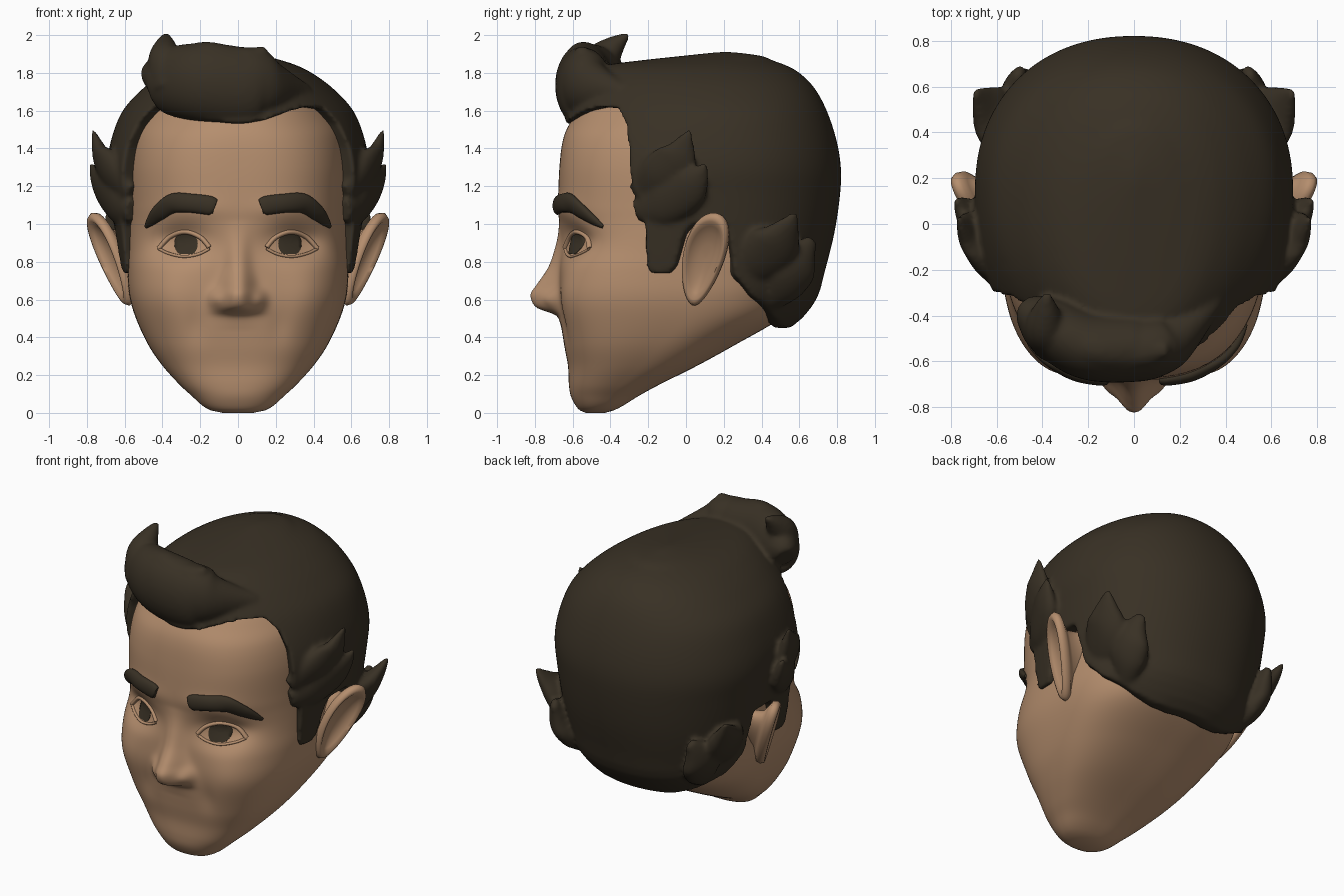
import bpy, bmesh, math
from mathutils import Vector

if "Cube" in bpy.data.objects:
    bpy.data.objects.remove(bpy.data.objects["Cube"])


def material(name, rgb):
    m = bpy.data.materials.new(name)
    m.diffuse_color = (*rgb, 1)
    m.use_nodes = True
    m.node_tree.nodes["Principled BSDF"].inputs["Base Color"].default_value = m.diffuse_color
    return m


SKIN = material("skin tan", (0.46, 0.27, 0.155))
HAIR = material("dark brown", (0.040, 0.030, 0.018))


def spline(keys, n):
    """Catmull-Rom through tuples of any length."""
    out = []
    for i in range(len(keys) - 1):
        a, b, c, d = (keys[max(i - 1, 0)], keys[i], keys[i + 1],
                      keys[min(i + 2, len(keys) - 1)])
        for k in range(n):
            t = k / n
            out.append(tuple(q + 0.5 * t * (r - p + t * (2 * p - 5 * q + 4 * r - s
                             + t * (3 * (q - r) + s - p)))
                             for p, q, r, s in zip(a, b, c, d)))
    return out + [tuple(keys[-1])]


def lookup(table, x):
    """Linear interpolation on the first column."""
    if x <= table[0][0]:
        return table[0][1:]
    for a, b in zip(table, table[1:]):
        if x <= b[0]:
            t = (x - a[0]) / max(b[0] - a[0], 1e-9)
            return tuple(p + (q - p) * t for p, q in zip(a[1:], b[1:]))
    return table[-1][1:]


def rings_object(name, rings, mat):
    """Skin a list of equally long closed rings and cap both ends."""
    bm = bmesh.new()
    vs = [[bm.verts.new(p) for p in r] for r in rings]
    n = len(rings[0])
    for a, b in zip(vs, vs[1:]):
        for i in range(n):
            bm.faces.new((a[i], a[(i + 1) % n], b[(i + 1) % n], b[i]))
    bm.faces.new(vs[0][::-1])
    bm.faces.new(vs[-1])
    bmesh.ops.recalc_face_normals(bm, faces=bm.faces)
    me = bpy.data.meshes.new(name)
    bm.to_mesh(me)
    bm.free()
    me.materials.append(mat)
    me.shade_smooth()
    me.set_sharp_from_angle(angle=math.radians(65))
    ob = bpy.data.objects.new(name, me)
    bpy.context.collection.objects.link(ob)
    return ob


def sweep(name, keys, side, mat, n=20, mirror=1):
    """Elliptical tube; keys are (x, y, z, radius along side, radius across)."""
    pts = spline(keys, 8)
    rings = []
    for i, p in enumerate(pts):
        t = Vector(pts[min(i + 1, len(pts) - 1)][:3]) - Vector(pts[max(i - 1, 0)][:3])
        t.normalize()
        b = t.cross(Vector(side)).normalized()
        a = b.cross(t)
        ring = []
        for k in range(n):
            u = 2 * math.pi * k / n
            v = Vector(p[:3]) + a * (p[3] * math.cos(u)) + b * (p[4] * math.sin(u))
            ring.append((v.x * mirror, v.y, v.z))
        rings.append(ring)
    return rings_object(name, rings, mat)


# Horizontal sections: z, front y, back y, half width, front and back squareness
SKIN_TAB = spline([
    (0, -.53, -.43, .08, .9, .9), (.012, -.56, -.385, .14, .9, .9),
    (.04, -.585, -.33, .19, .88, .85), (.09, -.61, -.25, .245, .86, .8),
    (.15, -.62, -.14, .31, .8, .75), (.25, -.625, .06, .40, .73, .75),
    (.36, -.645, .26, .475, .67, .78), (.5, -.665, .5, .54, .62, .8),
    (.62, -.67, .61, .575, .6, .88), (.75, -.668, .65, .585, .63, .92),
    (.87, -.665, .68, .585, .70, .92), (1.0, -.67, .71, .585, .75, .92),
    (1.1, -.677, .72, .585, .76, .92), (1.3, -.67, .74, .585, .75, .92),
    (1.45, -.65, .7, .565, .8, .92), (1.55, -.605, .66, .53, .89, .92),
    (1.65, -.53, .6, .46, .93, .92), (1.75, -.38, .5, .34, .95, .92),
    (1.8, -.1, .2, .1, .95, .92)], 8)
HAIR_TAB = spline([
    (.445, -.6, .53, .46, .9, .92), (.47, -.6, .585, .51, .85, .92),
    (.6, -.61, .69, .59, .8, .92), (.75, -.62, .735, .625, .8, .92),
    (.95, -.64, .785, .655, .82, .92), (1.15, -.67, .815, .68, .86, .92),
    (1.3, -.68, .82, .695, .88, .92), (1.45, -.665, .795, .67, .92, .92),
    (1.6, -.62, .745, .61, .97, .92), (1.72, -.57, .68, .50, .97, .92),
    (1.8, -.51, .6, .39, .97, .92), (1.84, -.43, .53, .31, 1, .95),
    (1.865, -.25, .46, .235, 1, 1), (1.89, -.02, .4, .14, 1, 1), (1.91, .17, .25, .02, 1, 1)], 8)


def section_point(row, th):
    yf, yb, w, pf, pb = row
    m = yf + (yb - yf) * .55
    s, c = math.sin(th), math.cos(th)
    p = pf if c > 0 else pb
    y = m + ((yf - m) if c > 0 else (yb - m)) * abs(c) ** p
    return math.copysign(w * abs(s) ** p, s), y, m


def bump(x, z, cx, cz, sx, sz):
    return math.exp(-((x - cx) / sx) ** 2 - ((z - cz) / sz) ** 2)


NOSE = spline([(.44, 0, .1), (.505, .012, .1), (.53, .05, .1), (.55, .11, .095),
               (.58, .142, .092), (.63, .152, .088), (.68, .12, .08), (.77, .062, .066),
               (.87, .03, .06), (.95, .01, .06), (1.02, 0, .06)], 6)


def relief(x, z):
    """Depth added to the face: nose, nostrils, sockets, cheeks, brow ridge."""
    x = abs(x)
    d = 0
    if .44 < z < 1.02:
        h, s = lookup(NOSE, z)
        d -= h * math.exp(-(x / s) ** 2.4)
    d -= .038 * bump(x, z, .115, .6, .04, .05)
    d += .085 * bump(x, z, .31, .905, .15, .085)
    d -= .025 * bump(x, z, .275, .89, .085, .05)
    d -= .02 * bump(x, z, .38, .62, .13, .14)
    d += .012 * bump(x, z, .22, .47, .06, .1)
    d -= .012 * bump(x, z, .25, 1.08, .16, .06)
    return d


def face_y(x, z):
    yf, yb, w, p, _ = lookup(SKIN_TAB, z)
    m = yf + (yb - yf) * .55
    return m + (yf - m) * max(0, 1 - (abs(x) / w) ** (2 / p)) ** (p / 2) + relief(x, z)


# Head: sections with even x spacing across the face
rings = []
N = 320
for j in range(141):
    z = 1.8 * j / 140
    row = lookup(SKIN_TAB, z)
    ring = []
    for i in range(N):
        t = 2 * math.pi * i / N
        s, c = math.sin(t), math.cos(t)
        if c > 0:
            th = math.copysign(math.asin(min(1, abs(s) ** (1 / row[3]))), s)
            x, y, _ = section_point(row, th)
            y += relief(x, z) * min(1, c * 3)
        else:
            x, y, _ = section_point(row, t)
        ring.append((x, y, z))
    rings.append(ring)
rings_object("head", rings, SKIN)

# Hair cap: each meridian runs from the hairline (angle, z) up to the crown
HAIRLINE = [(0, 1.53), (12, 1.55), (27, 1.6), (38, 1.62), (49, 1.61), (55, 1.53), (59, 1.4),
            (60.5, 1.22), (62.5, 1.18), (66, 1.1), (68, .78), (70, .74), (78, .74), (80, .78),
            (82, .95), (85, 1.0), (95, 1.0), (101, .73), (112, .62), (134, .51),
            (148, .465), (162, .45), (180, .45)]
rings = [[(.01 * math.sin(math.radians(i)), .1 - .01 * math.cos(math.radians(i)), 1.2)
          for i in range(360)]]
ROWS = 44
for j in range(-1, ROWS + 1):
    ring = []
    for i in range(360):
        edge = lookup(HAIRLINE, min(i, 360 - i))[0]
        z = edge + (1.91 - edge) * math.sin(max(j, 0) / ROWS * math.pi / 2)
        x, y, m = section_point(lookup(HAIR_TAB, z), math.radians(i))
        k = .86 if j < 0 else 1        # turned-in rim
        ring.append((x * k, m + (y - m) * k, z))
    rings.append(ring)
hair = [rings_object("hair", rings, HAIR)]

# Swept front lock with its upturned tips
hair.append(sweep("front_lock", [
    (-.46, -.38, 1.73, .08, .06), (-.43, -.4, 1.75, .13, .1), (-.36, -.45, 1.755, .18, .13),
    (-.2, -.53, 1.75, .21, .15), (0, -.54, 1.725, .215, .15), (.1, -.53, 1.735, .195, .135),
    (.18, -.49, 1.72, .14, .11), (.36, -.33, 1.69, .05, .04)], (0, 0, 1), HAIR, 32))
hair.append(sweep("front_lock_tip", [
    (-.34, -.48, 1.74, .13, .13), (-.385, -.45, 1.86, .1, .095), (-.385, -.38, 1.94, .06, .06),
    (-.38, -.305, 2.005, .012, .018)], (0, 1, 0), HAIR))
hair.append(sweep("front_lock_ridge", [
    (-.34, -.48, 1.85, .08, .07), (-.18, -.54, 1.895, .08, .07), (-.02, -.555, 1.87, .08, .07),
    (.08, -.55, 1.88, .07, .06), (.15, -.55, 1.925, .025, .025)], (0, 1, 0), HAIR))

# Hair tufts at temple and nape
TUFTS = {
    "temple_tuft_low": [(.56, -.26, 1.07, .04, .06), (.63, -.13, 1.11, .06, .12),
                        (.70, .0, 1.19, .06, .12), (.745, .06, 1.25, .04, .07),
                        (.778, .105, 1.32, .008, .012)],
    "temple_tuft_high": [(.56, -.25, 1.15, .04, .07), (.645, -.14, 1.25, .065, .12),
                         (.715, -.05, 1.34, .05, .11), (.745, -.01, 1.42, .03, .06),
                         (.768, .02, 1.5, .008, .01)],
    "nape_tuft_side": [(.51, .25, .73, .05, .06), (.555, .36, .80, .07, .13),
                       (.61, .47, .89, .07, .14), (.66, .535, .98, .04, .075),
                       (.693, .58, 1.06, .009, .014)],
    "nape_tuft_back": [(.42, .42, .58, .05, .06), (.475, .51, .68, .075, .12),
                       (.51, .57, .77, .07, .13), (.51, .62, .85, .05, .08),
                       (.50, .67, .92, .02, .03)],
}
for name, keys in TUFTS.items():
    for side in (1, -1):
        hair.append(sweep(name, keys, (1, .5 if "nape" in name else 0, 0), HAIR, mirror=side))

# Fuse all hair into one sculpted mass
bpy.ops.object.select_all(action='DESELECT')
for ob in hair:
    ob.select_set(True)
bpy.context.view_layer.objects.active = hair[0]
bpy.ops.object.join()
mass = hair[0]
rm = mass.modifiers.new("fuse", 'REMESH')
rm.mode, rm.voxel_size, rm.use_smooth_shade = 'VOXEL', .014, True
sm = mass.modifiers.new("soften", 'SMOOTH')
sm.factor, sm.iterations = .5, 6
for mod in ("fuse", "soften"):
    bpy.ops.object.modifier_apply(modifier=mod)
bm = bmesh.new()
bm.from_mesh(mass.data)
hidden = []
for f in bm.faces:                      # drop the fill inside the head
    c = f.calc_center_median()
    if c.z < 1.58:
        yf, yb, w, _, _ = lookup(HAIR_TAB, c.z)
        m = yf + (yb - yf) * .55
        dy = (c.y - m) / ((yf if c.y < m else yb) - m)
        if (c.x / w) ** 2 + dy ** 2 < .5:
            hidden.append(f)
bmesh.ops.delete(bm, geom=hidden, context='FACES')
bm.to_mesh(mass.data)
bm.free()
mass.data.materials.clear()
mass.data.materials.append(HAIR)
mass.data.shade_smooth()

# Ear profile: radius factor, outward offset
EAR = [(.0, -.02), (.3, -.018), (.55, -.005), (.72, .012), (.84, .03), (.94, .028),
       (1, .005), (.96, -.022), (.8, -.036), (.58, -.06), (.5, -.13)]

for side, tag in ((1, "left"), (-1, "right")):
    # Ears: dished disc leaning outward
    u = Vector((.42, .9, .05)).normalized()
    v = Vector((.36, .18, .92)).normalized()
    n = u.cross(v).normalized()
    rings = []
    for r, h in EAR:
        ring = []
        for k in range(48):
            a = 2 * math.pi * k / 48
            rr = max(r, .01)
            p = (Vector((.668, .095, .815)) + u * (.122 * rr * math.cos(a) * (1 + .25 * math.sin(a)))
                 + v * (.268 * rr * math.sin(a)) + n * h)
            ring.append((p.x * side, p.y, p.z))
        rings.append(ring)
    rings_object(tag + "_ear", rings, SKIN)

    # Eyebrows laid on the face
    brow = [(.122, 1.09, .02, .038), (.15, 1.098, .026, .05), (.25, 1.11, .03, .05),
            (.34, 1.11, .03, .052), (.41, 1.065, .026, .045), (.455, 1.02, .02, .03),
            (.487, .985, .008, .01)]
    sweep(tag + "_eyebrow", [(x, face_y(x, z) - .004, z, a, b) for x, z, a, b in brow],
          (0, 1, 0), HAIR, mirror=side)

    # Eyelids
    lids = {"upper_eyelid": [(.15, .875), (.2, .93), (.28, .958), (.36, .932), (.42, .87)],
            "lower_eyelid": [(.15, .87), (.21, .84), (.29, .828), (.37, .845), (.42, .87)]}
    for name, pts in lids.items():
        r = .016 if "upper" in name else .01
        sweep(tag + "_" + name, [(x, face_y(x, z), z, r, r * .8) for x, z in pts],
              (0, 1, 0), SKIN, 12, side)

    # Iris: thin plate following the eyeball
    rings = []
    for r, lift in ((.62, 0), (1, 0), (1, .004), (.7, .006), (.4, .006), (.02, .006)):
        ring = []
        for k in range(24):
            a = 2 * math.pi * k / 24
            x = .275 + .062 * r * math.cos(a)
            z = .895 + max(-.054, min(.056, .068 * math.sin(a))) * r
            ring.append((x * side, face_y(x, z) - lift - .001, z))
        rings.append(ring)
    rings_object(tag + "_iris", rings, HAIR)
